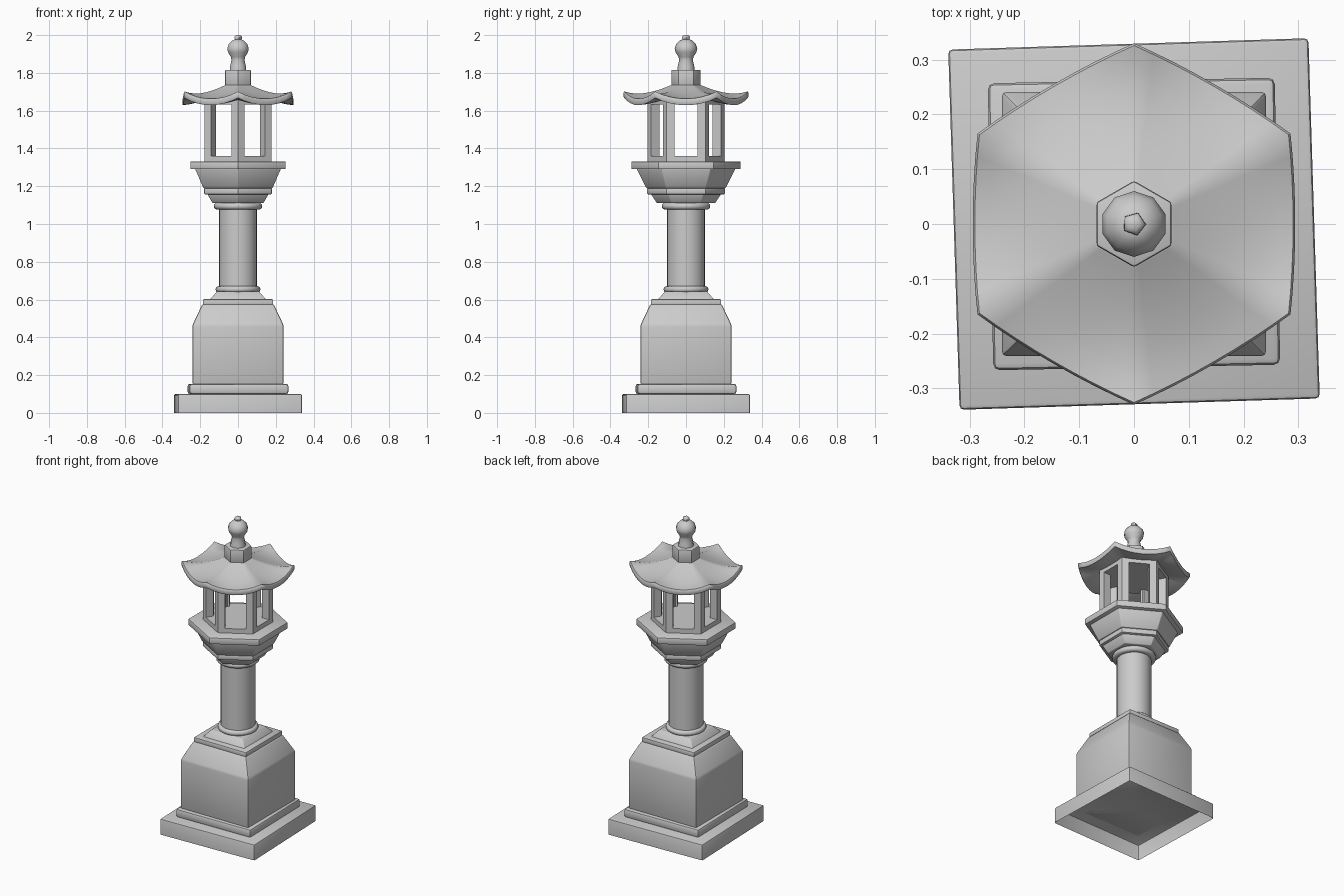
import bpy, bmesh
from math import sin, cos, pi, radians, sqrt

if "Cube" in bpy.data.objects:
    bpy.data.objects.remove(bpy.data.objects["Cube"])


def finish(name, bm, bevel=0.0, smooth=30):
    """Bevel the hard edges, shade by angle and link the object."""
    bmesh.ops.recalc_face_normals(bm, faces=bm.faces)
    if bevel:
        hard = [e for e in bm.edges
                if len(e.link_faces) == 2 and e.calc_face_angle(0) > radians(14)]
        bmesh.ops.bevel(bm, geom=hard, offset=bevel, segments=2, profile=0.5,
                        affect='EDGES', clamp_overlap=True)
    me = bpy.data.meshes.new(name)
    bm.to_mesh(me)
    bm.free()
    for p in me.polygons:
        p.use_smooth = True
    me.set_sharp_from_angle(angle=radians(smooth))
    ob = bpy.data.objects.new(name, me)
    bpy.context.collection.objects.link(ob)
    return ob


def stack(name, profile, sides, start=90, bevel=0.0, bottom=True, smooth=30):
    """Regular polygon swept through (radius, z) pairs."""
    bm = bmesh.new()
    rings = []
    for r, z in profile:
        rings.append([bm.verts.new((r * cos(radians(start) + 2 * pi * i / sides),
                                    r * sin(radians(start) + 2 * pi * i / sides), z))
                      for i in range(sides)])
    for a, b in zip(rings, rings[1:]):
        for i in range(sides):
            j = (i + 1) % sides
            bm.faces.new((a[i], a[j], b[j], b[i]))
    bm.faces.new(rings[-1])
    if bottom:
        bm.faces.new(rings[0][::-1])
    return finish(name, bm, bevel, smooth)


def square(name, profile, turn=0, **kw):
    return stack(name, [(h * sqrt(2), z) for h, z in profile], 4, 45 + turn, **kw)


def collar(name, r, z, h):
    """Rounded ring around the column."""
    c = h / 2
    prof = [(r - c + c * cos(a), z + c + c * sin(a))
            for a in [radians(-90 + 30 * k) for k in range(7)]]
    return stack(name, prof, 24, smooth=40)


# square foot: open plinth, slightly turned, with a rounded step
square("plinth", [(0.329, 0), (0.329, 0.1)], turn=1.8, bevel=0.008, bottom=False)
square("foot_step", [(0.262, 0.1), (0.262, 0.153)], turn=1.1, bevel=0.012)

# tapered pedestal block and its cap
square("pedestal", [(0.241, 0.15), (0.241, 0.465), (0.189, 0.575)], bevel=0.008)
square("pedestal_lip", [(0.186, 0.57), (0.186, 0.602)], bevel=0.006)
square("pedestal_cap", [(0.148, 0.6), (0.112, 0.642)], bevel=0.004)

# round column
stack("column", [(0.101, 0.63), (0.101, 1.11)], 24)
collar("column_base_ring", 0.119, 0.637, 0.034)
collar("column_top_ring", 0.128, 1.076, 0.036)

# hexagonal bowl carrying the lamp house
stack("bowl_neck", [(0.155, 1.11), (0.188, 1.16)], 6, bevel=0.004)
stack("bowl_step", [(0.207, 1.157), (0.207, 1.19)], 6, bevel=0.006)
stack("bowl", [(0.21, 1.188), (0.262, 1.292)], 6, bevel=0.005)
stack("platform", [(0.291, 1.29), (0.291, 1.331)], 6, bevel=0.005)

# lamp house: sill, corner posts and ceiling
R, T, W = 0.205, 0.05, 0.041
stack("lamp_sill", [(R, 1.328), (R, 1.36)], 6)
stack("lamp_ceiling", [(R, 1.632), (R, 1.665)], 6)
for k in range(6):
    a = pi / 2 + k * pi / 3

    def world(u, v, z):
        return (u * cos(a) - v * sin(a), u * sin(a) + v * cos(a), z)

    # post section: outer corner, along the wall, wall thickness, inner corner
    au, av = R - W * 0.5, W * 0.866
    bu, bv = au - T * 0.866, av - T * 0.5
    sec = [(R, 0), (au, av), (bu, bv), (R - T / 0.866, 0), (bu, -bv), (au, -av)]
    bm = bmesh.new()
    lo = [bm.verts.new(world(u, v, 1.355)) for u, v in sec]
    hi = [bm.verts.new(world(u, v, 1.64)) for u, v in sec]
    for i in range(6):
        j = (i + 1) % 6
        bm.faces.new((lo[i], lo[j], hi[j], hi[i]))
    bm.faces.new(hi)
    bm.faces.new(lo[::-1])
    finish(f"lamp_post_{k + 1}", bm)

# roof: sagging hexagon with upturned corners, closed underneath
N, M, THICK = 8, 8, 0.034
bm = bmesh.new()


def roof_ring(u, drop):
    ring = []
    for k in range(6):
        a0 = pi / 2 + k * pi / 3
        a1 = a0 + pi / 3
        for i in range(N):
            t = i / N
            c = abs(2 * t - 1)
            s = (0.05 + 0.28 * u) * (1 + 0.03 * u * (1 - c * c))
            x = s * (cos(a0) * (1 - t) + cos(a1) * t)
            y = s * (sin(a0) * (1 - t) + sin(a1) * t)
            z = 1.748 - 0.085 * (1 - (1 - u) ** 1.5) + 0.04 * c ** 2 * u ** 3
            ring.append(bm.verts.new((x, y, z - drop)))
    return ring


rings = [roof_ring(i / M, 0) for i in range(M)]
rings += [roof_ring(0.985, 0), roof_ring(1, 0.006), roof_ring(1, THICK - 0.004)]
rings += [roof_ring(i / M - 0.01, THICK) for i in range(M, 0, -1)]
for a, b in zip(rings, rings[1:]):
    for i in range(6 * N):
        j = (i + 1) % (6 * N)
        bm.faces.new((a[i], a[j], b[j], b[i]))
bm.faces.new(rings[0])
bm.faces.new(rings[-1])
finish("roof", bm, smooth=50)

# finial: hexagonal block, bulb and small tip
stack("finial_block", [(0.079, 1.73), (0.079, 1.816)], 6, bevel=0.005)
stack("finial_bulb", [(0.046, 1.81), (0.043, 1.84), (0.036, 1.868), (0.04, 1.885),
                      (0.056, 1.91), (0.06, 1.93), (0.052, 1.952), (0.035, 1.97),
                      (0.02, 1.977)], 10, smooth=50)
stack("finial_tip", [(0.015, 1.972), (0.022, 1.983), (0.021, 1.993), (0.012, 2.0)],
      5, start=70, smooth=50)
